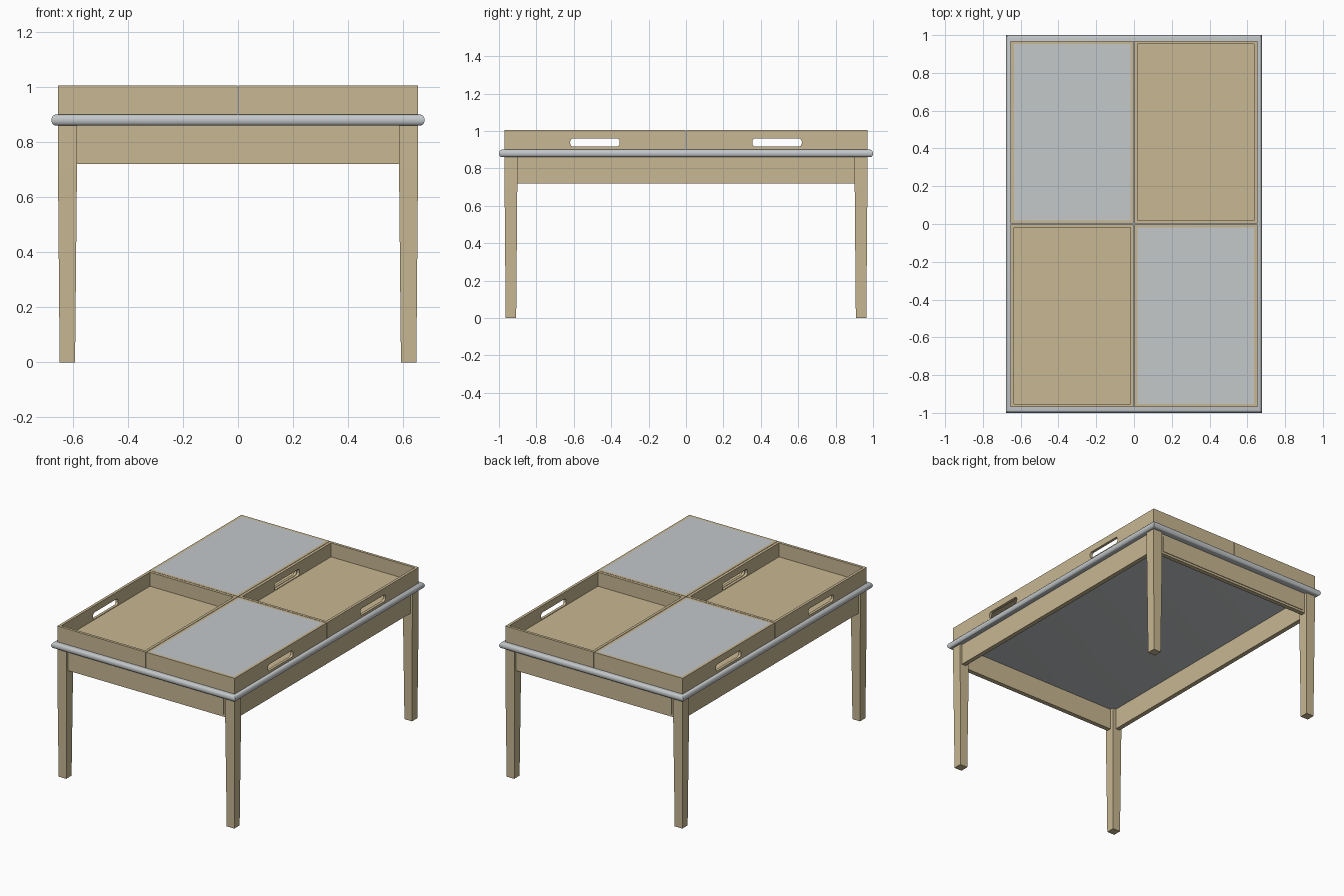
import bpy, bmesh, math

if "Cube" in bpy.data.objects:
    bpy.data.objects.remove(bpy.data.objects["Cube"])


def material(name, rgb):
    m = bpy.data.materials.new(name)
    m.diffuse_color = (*rgb, 1)
    m.use_nodes = True
    m.node_tree.nodes["Principled BSDF"].inputs["Base Color"].default_value = m.diffuse_color
    return m


WOOD = material("pale_wood", (0.578, 0.474, 0.287))
GREY = material("light_grey", (0.552, 0.578, 0.591))


def finish(bm, name, mats):
    bmesh.ops.recalc_face_normals(bm, faces=bm.faces)
    me = bpy.data.meshes.new(name)
    bm.to_mesh(me)
    bm.free()
    for m in mats:
        me.materials.append(m)
    ob = bpy.data.objects.new(name, me)
    bpy.context.collection.objects.link(ob)
    return ob


def rings(bm, levels):
    """Stack of rectangles (x0, x1, y0, y1, z) joined and capped."""
    loops = []
    for x0, x1, y0, y1, z in levels:
        loops.append([bm.verts.new(p) for p in
                      ((x0, y0, z), (x1, y0, z), (x1, y1, z), (x0, y1, z))])
    for a, b in zip(loops, loops[1:]):
        for i in range(4):
            j = (i + 1) % 4
            bm.faces.new((a[i], a[j], b[j], b[i]))
    bm.faces.new(loops[0][::-1])
    bm.faces.new(loops[-1])


def box(bm, x0, x1, y0, y1, z0, z1):
    x0, x1 = sorted((x0, x1))
    y0, y1 = sorted((y0, y1))
    rings(bm, [(x0, x1, y0, y1, z0), (x0, x1, y0, y1, z1)])


def slotted_wall(bm, x, t, y0, y1, z0, z1, yc, zc, hw, hh, r):
    """Wall in the y-z plane with a rounded hand slot."""
    outer = [(y0, z0), (y1, z0), (y1, z1), (y0, z1)]
    slot = []
    for k, (sy, sz) in enumerate(((1, 1), (-1, 1), (-1, -1), (1, -1))):
        for i in range(5):
            a = math.pi / 2 * (k + i / 4)
            slot.append((yc + sy * (hw - r) + r * math.cos(a),
                         zc + sz * (hh - r) + r * math.sin(a)))
    edges = []
    for loop in (outer, slot):
        vs = [bm.verts.new((x, y, z)) for y, z in loop]
        edges += [bm.edges.new((vs[i - 1], vs[i])) for i in range(len(vs))]
    res = bmesh.ops.triangle_fill(bm, use_beauty=True, edges=edges, normal=(1, 0, 0))
    faces = [g for g in res["geom"] if isinstance(g, bmesh.types.BMFace)]
    ext = bmesh.ops.extrude_face_region(bm, geom=faces, use_keep_orig=True)
    bmesh.ops.translate(bm, vec=(t, 0, 0),
                        verts=[g for g in ext["geom"] if isinstance(g, bmesh.types.BMVert)])


# Tabletop with rounded edge
bm = bmesh.new()
levels = []
for i in range(11):
    a = math.pi * (i / 10 - 0.5)
    d = 0.016 * (1 - math.cos(a))
    levels.append((-0.678 + d, 0.678 - d, -1 + d, 1 - d, 0.88 + 0.02 * math.sin(a)))
rings(bm, levels)
top = finish(bm, "tabletop", [GREY])
bpy.context.view_layer.objects.active = top
top.select_set(True)
bpy.ops.object.shade_smooth_by_angle(angle=math.radians(40))
top.select_set(False)

# Tapered legs
for sx, nx in ((-1, "left"), (1, "right")):
    for sy, ny in ((-1, "front"), (1, "back")):
        bm = bmesh.new()
        lv = []
        for z, ox, ix, oy, iy in ((0, 0.648, 0.592, 0.964, 0.908),
                                  (0.70, 0.654, 0.585, 0.97, 0.902),
                                  (0.865, 0.654, 0.585, 0.97, 0.902)):
            lv.append((*sorted((sx * ox, sx * ix)), *sorted((sy * oy, sy * iy)), z))
        rings(bm, lv)
        finish(bm, f"{ny}_{nx}_leg", [WOOD])

# Aprons between the legs, with drawer fronts on both ends
for s, ns, ne in ((-1, "left", "front"), (1, "right", "back")):
    bm = bmesh.new()
    box(bm, s * 0.61, s * 0.64, -0.903, 0.903, 0.72, 0.865)
    finish(bm, f"{ns}_apron", [WOOD])
    bm = bmesh.new()
    box(bm, -0.586, 0.586, s * 0.925, s * 0.955, 0.72, 0.865)
    finish(bm, f"{ne}_apron", [WOOD])
    bm = bmesh.new()
    box(bm, -0.564, 0.564, s * 0.95, s * 0.959, 0.735, 0.843)
    finish(bm, f"{ne}_drawer_front", [WOOD])

# Four trays; two diagonal ones carry a grey-topped lid
T, Z0, Z1 = 0.018, 0.90, 1.005
GAP, HX, HY = 0.0015, 0.654, 0.97
for sx, nx in ((-1, "left"), (1, "right")):
    for sy, ny in ((-1, "front"), (1, "back")):
        x0, x1 = sorted((sx * GAP, sx * HX))
        y0, y1 = sorted((sy * GAP, sy * HY))
        bm = bmesh.new()
        for x in (x0, x1 - T):
            slotted_wall(bm, x, T, y0, y1, Z0, Z1, sy * 0.487, 0.938, 0.132, 0.022, 0.017)
        for y in (y0, y1 - T):
            box(bm, x0 + T, x1 - T, y, y + T, Z0, Z1)
        box(bm, x0 + T, x1 - T, y0 + T, y1 - T, Z0 + 0.001, Z0 + 0.012)
        finish(bm, f"{ny}_{nx}_tray", [WOOD])
        if sx != sy:
            bm = bmesh.new()
            box(bm, x0 + T, x1 - T, y0 + T, y1 - T, 0.99, Z1)
            bm.normal_update()
            for f in bm.faces:
                f.material_index = int(f.normal.z > 0.5)
            finish(bm, f"{ny}_{nx}_lid", [WOOD, GREY])
